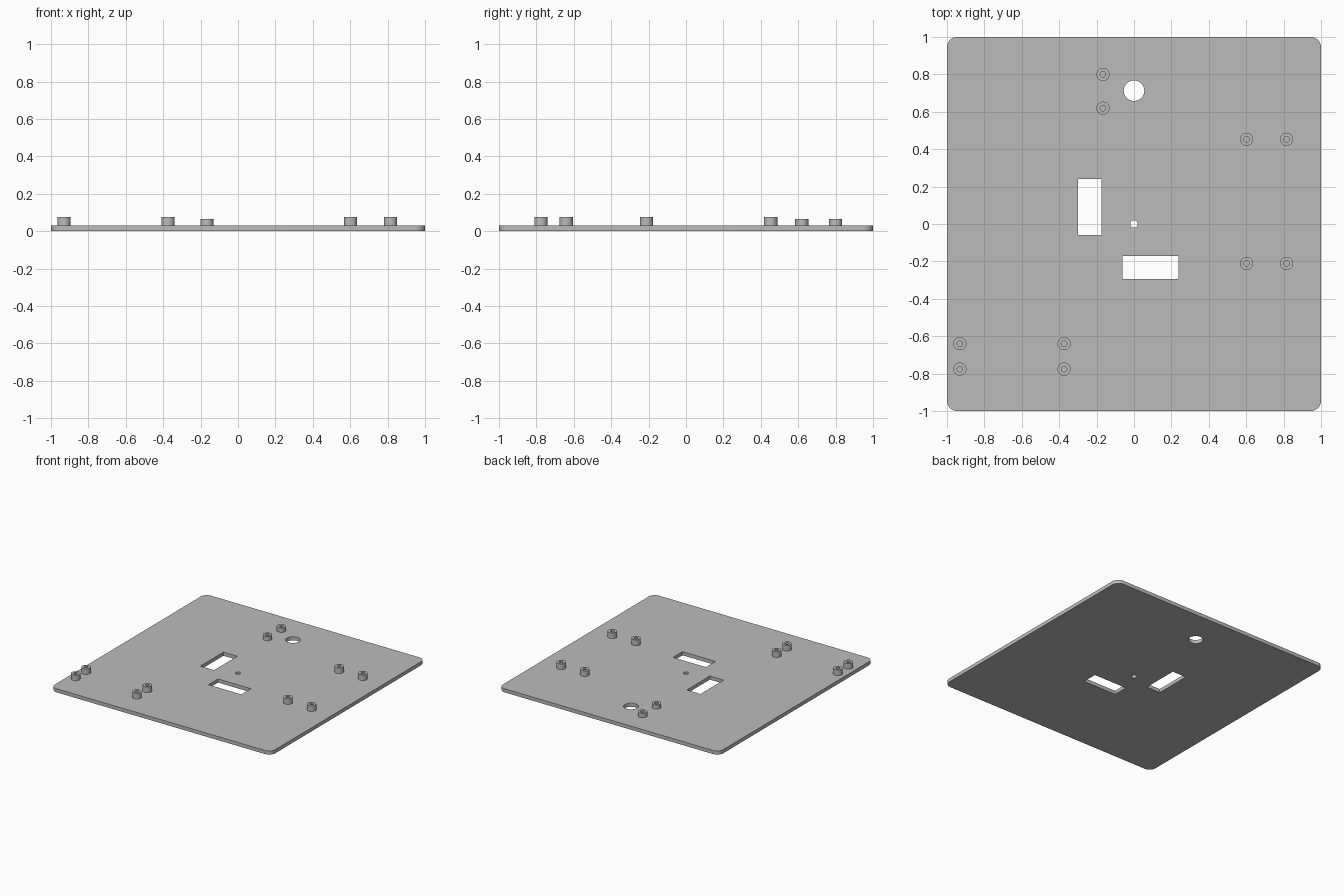
import bpy, bmesh, math

if "Cube" in bpy.data.objects:
    bpy.data.objects.remove(bpy.data.objects["Cube"], do_unlink=True)

PLATE = 0.03       # plate thickness
SIDES = 40

grey = bpy.data.materials.new("plain grey")
grey.use_nodes = True
colour = (0.5, 0.5, 0.5, 1)
grey.diffuse_color = colour
grey.node_tree.nodes["Principled BSDF"].inputs["Base Color"].default_value = colour


def finish(name, bm):
    bmesh.ops.recalc_face_normals(bm, faces=bm.faces)
    mesh = bpy.data.meshes.new(name)
    bm.to_mesh(mesh)
    bm.free()
    mesh.materials.append(grey)
    obj = bpy.data.objects.new(name, mesh)
    bpy.context.collection.objects.link(obj)
    return obj


def smooth(obj):
    bpy.ops.object.select_all(action='DESELECT')
    obj.select_set(True)
    bpy.context.view_layer.objects.active = obj
    bpy.ops.object.shade_smooth_by_angle(angle=math.radians(35))


def circle(x, y, r):
    return [(x + r * math.cos(2 * math.pi * i / SIDES),
             y + r * math.sin(2 * math.pi * i / SIDES)) for i in range(SIDES)]


def rectangle(x0, x1, y0, y1):
    return [(x0, y0), (x1, y0), (x1, y1), (x0, y1)]


def rounded_square(half, r, steps=10):
    points = []
    for q, (sx, sy) in enumerate([(1, 1), (-1, 1), (-1, -1), (1, -1)]):
        for i in range(steps + 1):
            a = math.pi / 2 * (q + i / steps)
            points.append((sx * (half - r) + r * math.cos(a),
                           sy * (half - r) + r * math.sin(a)))
    return points


def prism(bm, outline, z0, z1):
    face = bm.faces.new([bm.verts.new((x, y, z0)) for x, y in outline])
    made = bmesh.ops.extrude_face_region(bm, geom=[face])["geom"]
    for v in made:
        if isinstance(v, bmesh.types.BMVert):
            v.co.z = z1


# Base plate with rounded corners
bm = bmesh.new()
prism(bm, rounded_square(1, 0.055), 0, PLATE)
plate = finish("base_plate", bm)

# Cutters for the round holes and the two slots
bm = bmesh.new()
for outline in (circle(0, 0.713, 0.055), circle(0, 0, 0.02),
                rectangle(-0.3, -0.175, -0.06, 0.24),
                rectangle(-0.062, 0.237, -0.294, -0.17)):
    prism(bm, outline, -0.1, 0.1)
cutter = finish("hole_cutter", bm)
cutter.hide_render = True
cutter.hide_set(True)
cut = plate.modifiers.new("holes", 'BOOLEAN')
cut.operation = 'DIFFERENCE'
cut.solver = 'EXACT'
cut.object = cutter

# Apply the cuts, then remove the cutter
bpy.context.view_layer.objects.active = plate
bpy.ops.object.modifier_apply(modifier=cut.name)
bpy.data.objects.remove(cutter, do_unlink=True)
smooth(plate)


# Hollow standoff, lathed from a wall profile around its axis
def standoff(name, x, y, top):
    bm = bmesh.new()
    profile = [(0.035, PLATE), (0.035, top), (0.015, top), (0.015, PLATE)]
    rings = [[bm.verts.new((px, py, z)) for px, py in circle(0, 0, r)]
             for r, z in profile]
    for a, b in zip(rings, rings[1:]):
        for i in range(SIDES):
            j = (i + 1) % SIDES
            bm.faces.new((a[i], a[j], b[j], b[i]))
    obj = finish(name, bm)
    obj.location = (x, y, 0)
    smooth(obj)


groups = [("back_standoff", (-0.166,), (0.8, 0.619), 0.065),
          ("left_standoff", (0.602, 0.816), (0.453, -0.211), 0.076),
          ("front_standoff", (-0.931, -0.374), (-0.64, -0.776), 0.076)]
for name, xs, ys, top in groups:
    spots = [(x, y) for x in xs for y in ys]
    for n, (x, y) in enumerate(spots, 1):
        standoff(f"{name}_{n}", x, y, top)
